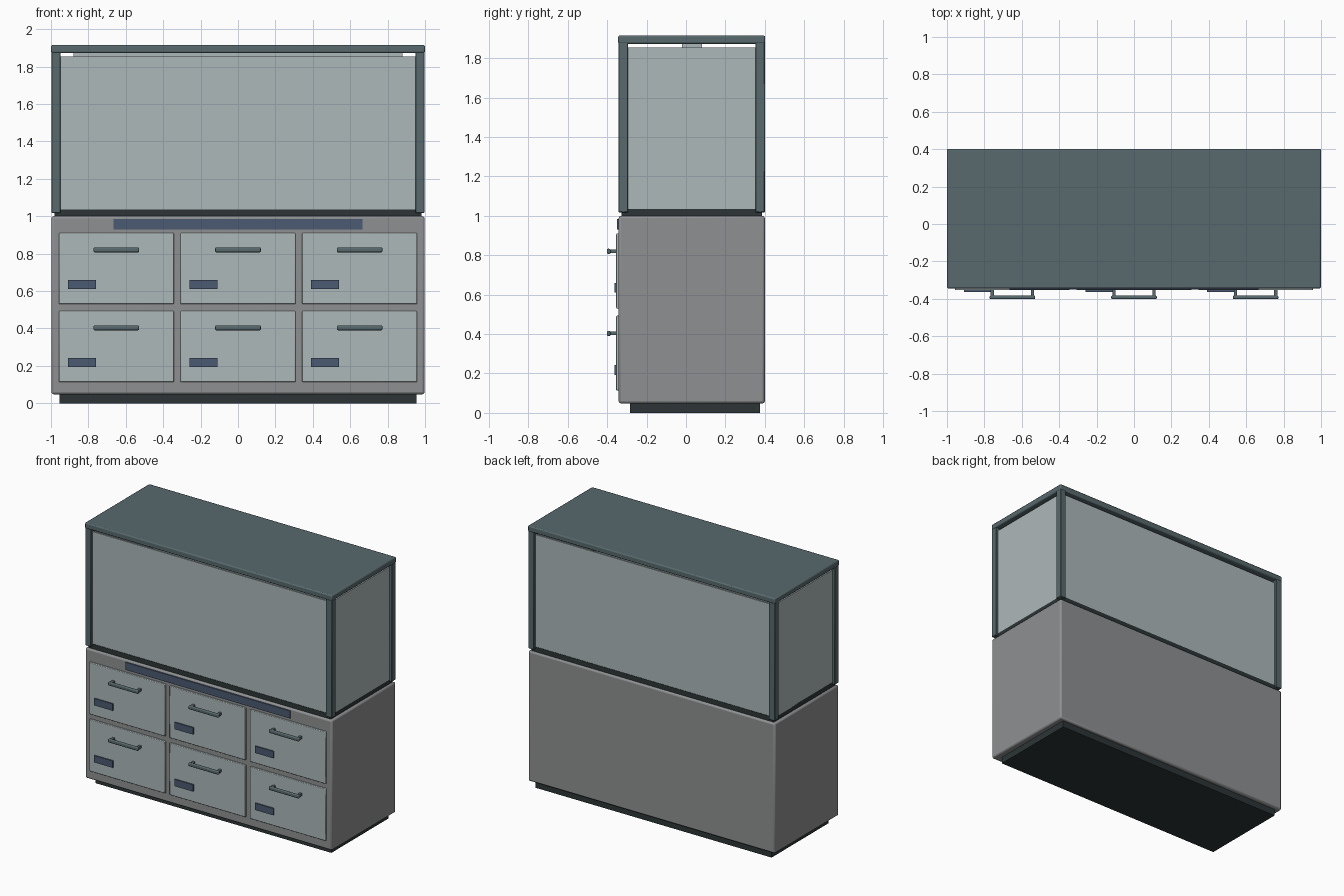
import bpy

default = bpy.data.objects.get("Cube")
if default:
    bpy.data.objects.remove(default, do_unlink=True)


def material(name, rgb):
    m = bpy.data.materials.new(name)
    m.use_nodes = True
    m.diffuse_color = (*rgb, 1)
    shader = next(n for n in m.node_tree.nodes if n.type == 'BSDF_PRINCIPLED')
    shader.inputs["Base Color"].default_value = (*rgb, 1)
    return m


GREY = material("cabinet grey", (0.275, 0.28, 0.285))
STEEL = material("slate frame", (0.098, 0.141, 0.153))
PALE = material("pale panel", (0.42, 0.48, 0.49))
DARK = material("dark base", (0.026, 0.036, 0.037))
BLUE = material("blue label", (0.07, 0.10, 0.165))


def box(name, mat, x, y, z, bevel=0.0, segments=2):
    """Box spanning the given (low, high) ranges, optionally with rounded edges."""
    spans = (x, y, z)
    bpy.ops.mesh.primitive_cube_add(size=1, location=[(a + b) / 2 for a, b in spans])
    ob = bpy.context.object
    ob.name = name
    ob.scale = [b - a for a, b in spans]
    bpy.ops.object.transform_apply(location=False, rotation=False, scale=True)
    ob.data.materials.append(mat)
    if bevel:
        mod = ob.modifiers.new("rounded edges", 'BEVEL')
        mod.width = bevel
        mod.segments = segments
        bpy.ops.object.shade_smooth_by_angle()
    return ob


FRONT, BACK = -0.342, 0.40

# Lower cabinet
box("plinth", DARK, (-0.955, 0.955), (-0.285, 0.375), (0, 0.06))
box("cabinet_body", GREY, (-0.998, 0.998), (FRONT, BACK), (0.048, 1.0), 0.012)
box("header_strip", BLUE, (-0.665, 0.665), (FRONT - 0.008, FRONT + 0.01), (0.93, 0.985))

# Drawers with handles and label plates
for row, bottom in (("lower", 0.113), ("upper", 0.53)):
    for col, cx in (("right", -0.65), ("middle", 0), ("left", 0.65)):
        tag = f"{row}_{col}"
        box(f"drawer_{tag}", PALE, (cx - 0.307, cx + 0.307), (-0.354, FRONT + 0.01),
            (bottom, bottom + 0.38), 0.004)
        box(f"label_{tag}", BLUE, (cx - 0.26, cx - 0.11), (-0.363, -0.35),
            (bottom + 0.08, bottom + 0.13))
        z = bottom + 0.29
        box(f"handle_bar_{tag}", STEEL, (cx - 0.122, cx + 0.122), (-0.402, -0.383),
            (z - 0.013, z + 0.013), 0.007, 3)
        for side in (-1, 1):
            px = cx + side * 0.107
            box(f"handle_post_{tag}", STEEL, (px - 0.009, px + 0.009), (-0.388, -0.35),
                (z - 0.009, z + 0.009))

# Display case: deck, corner posts, panes, lamp and roof
box("display_deck", DARK, (-0.98, 0.98), (FRONT + 0.015, BACK - 0.015), (0.995, 1.035))
for side, sx in (("right", -1), ("left", 1)):
    xs = sorted((sx * 0.95, sx * 0.998))
    for end, ys in (("front", (FRONT, FRONT + 0.048)), ("back", (BACK - 0.048, BACK))):
        box(f"{end}_{side}_post", STEEL, xs, ys, (1.018, 1.88), 0.003, 1)
    box(f"{side}_pane", PALE, sorted((sx * 0.968, sx * 0.98)),
        (FRONT + 0.045, BACK - 0.045), (1.03, 1.855))
for end, y in (("front", FRONT + 0.024), ("back", BACK - 0.024)):
    box(f"{end}_pane", PALE, (-0.953, 0.953), (y - 0.006, y + 0.006), (1.03, 1.855))
box("lamp_strip", PALE, (-0.88, 0.88), (-0.02, 0.08), (1.85, 1.88))
box("roof", STEEL, (-1, 1), (FRONT - 0.002, BACK + 0.002), (1.873, 1.915), 0.008)
